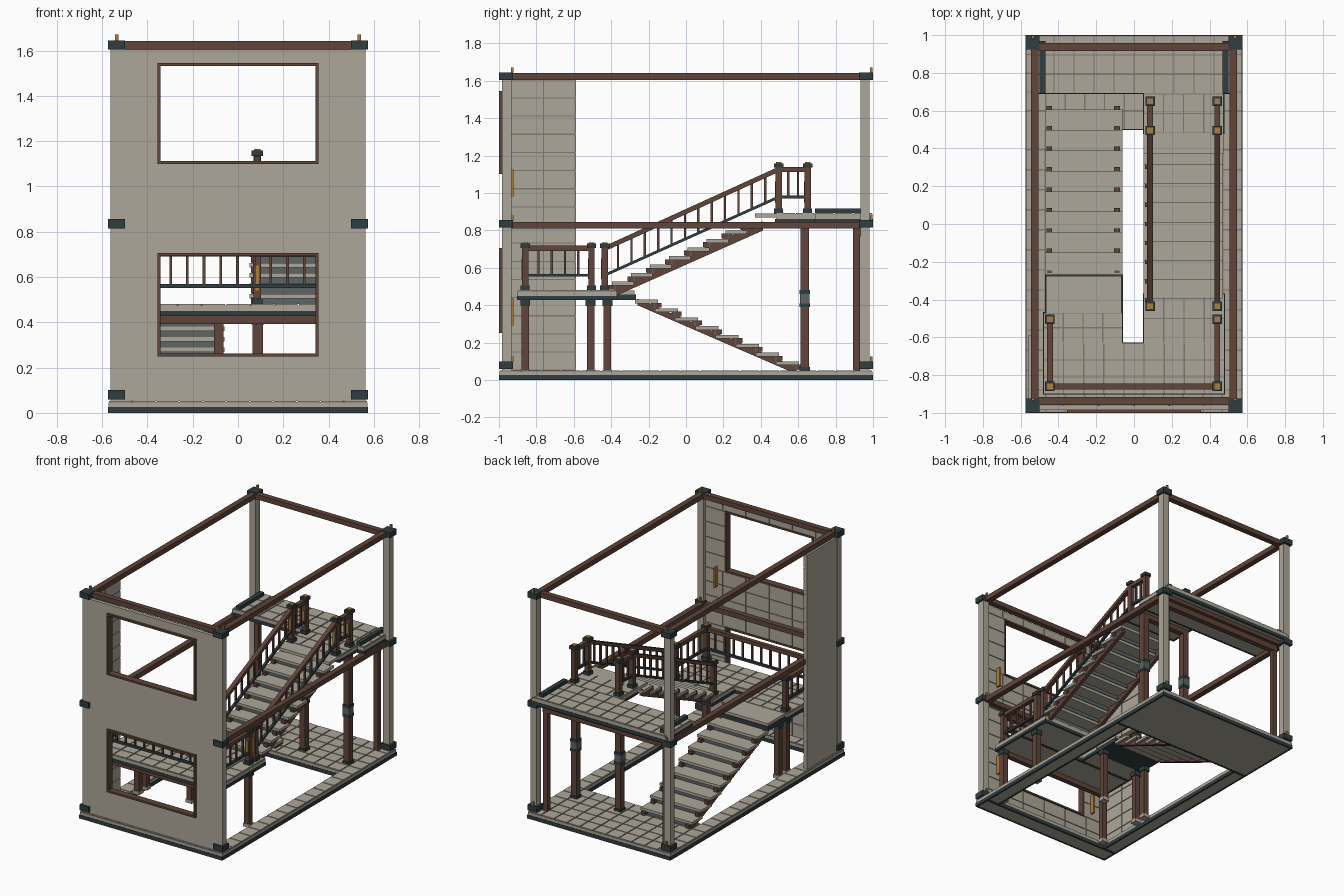
import bpy, bmesh, math

if "Cube" in bpy.data.objects:
    bpy.data.objects.remove(bpy.data.objects["Cube"])

def mat(name, r, g, b):
    m = bpy.data.materials.new(name)
    m.diffuse_color = (r, g, b, 1)
    m.use_nodes = True
    m.node_tree.nodes["Principled BSDF"].inputs["Base Color"].default_value = m.diffuse_color
    return m

STONE = mat("pale stone", .42, .39, .32)
GROUT = mat("grout", .21, .195, .16)
WOOD = mat("brown wood", .115, .058, .042)
DARK = mat("dark teal metal", .03, .047, .05)
GREY = mat("riser grey", .11, .125, .13)
GOLD = mat("brass", .40, .21, .045)

def finish(name, bm, m):
    bmesh.ops.recalc_face_normals(bm, faces=bm.faces[:])
    me = bpy.data.meshes.new(name)
    bm.to_mesh(me)
    bm.free()
    me.materials.append(m)
    ob = bpy.data.objects.new(name, me)
    bpy.context.collection.objects.link(ob)
    return ob

def add_prism(bm, pts, x0, x1):
    a = [bm.verts.new((x0, y, z)) for y, z in pts]
    b = [bm.verts.new((x1, y, z)) for y, z in pts]
    bm.faces.new(a)
    bm.faces.new(b[::-1])
    n = len(pts)
    for i in range(n):
        j = (i + 1) % n
        bm.faces.new((a[i], b[i], b[j], a[j]))

def boxes(name, items, m):
    """items: (x0, x1, y0, y1, z0, z1)"""
    bm = bmesh.new()
    for x0, x1, y0, y1, z0, z1 in items:
        add_prism(bm, [(y0, z0), (y1, z0), (y1, z1), (y0, z1)], x0, x1)
    return finish(name, bm, m)

def prisms(name, items, m):
    bm = bmesh.new()
    for pts, x0, x1 in items:
        add_prism(bm, pts, x0, x1)
    return finish(name, bm, m)

def post(x, y, w, z0, z1):
    return (x - w / 2, x + w / 2, y - w / 2, y + w / 2, z0, z1)

def cells(a, b, pitch, gap=.004):
    n = max(1, round((b - a) / pitch))
    s = (b - a) / n
    return [(a + i * s + gap / 2, a + (i + 1) * s - gap / 2) for i in range(n)]

def slab(name, rects, z0, zm, z1):
    """tiled floor made of rectangles, with a dark rim around its lower half"""
    core, grout, tiles, rim = [], [], [], []
    e, w = .003, .012
    for x0, x1, y0, y1 in rects:
        core.append((x0, x1, y0, y1, z0 + .001, z1 - .006))
        grout.append((x0 + .002, x1 - .002, y0 + .002, y1 - .002, z1 - .007, z1 - .005))
        tiles += [(a, b, c, d, z1 - .006, z1) for a, b in cells(x0, x1, .105, .007)
                  for c, d in cells(y0, y1, .105, .007)]
        rim += [(x0 - e, x0 + w, y0 - e, y1 + e, z0, zm), (x1 - w, x1 + e, y0 - e, y1 + e, z0, zm),
                (x0 - e, x1 + e, y0 - e, y0 + w, z0, zm), (x0 - e, x1 + e, y1 - w, y1 + e, z0, zm)]
    boxes(name + "_core", core, STONE)
    boxes(name + "_grout", grout, GROUT)
    boxes(name + "_tiles", tiles, STONE)
    boxes(name + "_rim", rim, DARK)

# floors: base ring, half landing, upper landing
slab("base", [(-.572, .572, .5, .997), (-.572, .572, -.997, -.88),
              (-.572, -.47, -.88, .5), (.47, .572, -.88, .5)], 0, .026, .052)
slab("half_landing", [(-.48, .48, -.9, -.63), (-.48, -.06, -.63, -.47),
                      (.05, .48, -.63, -.37)], .428, .45, .48)
slab("upper_landing", [(-.53, .53, .69, .997)], .838, .862, .893)
slab("upper_landing_wing", [(.05, .475, .48, .69)], .845, .862, .893)
boxes("upper_landing_lip", [(.05, .475, .37, .48, .868, .89)], STONE)
boxes("stair_head_plate", [(-.465, -.065, -.47, -.275, .45, .478)], STONE)
boxes("stair_head_frame", [(-.472, -.058, -.475, -.268, .428, .458)], DARK)
boxes("landing_curbs", [(s * .485 - .016, s * .485 + .016, .69, .97, .893, .918) for s in (-1, 1)], DARK)

# frame: corner posts, beams, joints, pins
corners = [(sx, sy) for sx in (-1, 1) for sy in (-1, 1)]
boxes("corner_posts", [post(sx * .537, sy * .957, .05, .05, 1.61) for sx, sy in corners], STONE)
boxes("corner_joints", [post(sx * .537, sy * .962, .075, z, z + .04)
                        for sx, sy in corners for z in (.06, .815, 1.605)], DARK)
beams = []
for z in (.81, 1.605):
    beams += [(s * .525 - .02, s * .525 + .02, -.95, .95, z, z + .036) for s in (-1, 1)]
    beams += [(-.52, .52, s * .937 - .02, s * .937 + .02, z, z + .036) for s in (-1, 1)]
boxes("frame_beams", beams, WOOD)
boxes("joint_pins", [post(sx * .535, y, .014, z, z + .027) for sx in (-1, 1)
                     for y in (-.928, .99) for z in (.098, .853, 1.643)], GOLD)

# front wall with two window openings, and short side wall
strips = []
for z0, z1, opening in ((.052, .25, 0), (.25, .70, 1), (.70, 1.10, 0), (1.10, 1.54, 1), (1.54, 1.605, 0)):
    strips += [(-.56, -.352, z0, z1), (.352, .56, z0, z1)] if opening else [(-.56, .56, z0, z1)]
boxes("front_wall", [(a, b, -.985, -.963, c, d) for a, b, c, d in strips], STONE)
boxes("front_wall_grout", [(a, b, -.964, -.96, c, d) for a, b, c, d in strips], GROUT)
boxes("front_wall_blocks", [(p, q, -.961, -.955, r, s) for a, b, c, d in strips
                            for p, q in cells(a, b, .19, .007) for r, s in cells(c, d, .1, .007)], STONE)
boxes("side_wall", [(-.56, -.54, -.94, -.59, .052, 1.605)], STONE)
boxes("side_wall_grout", [(-.541, -.537, -.94, -.592, .052, 1.605)], GROUT)
boxes("side_wall_blocks", [(-.538, -.532, a, b, c, d) for a, b in cells(-.94, -.585, .18, .006)
                           for c, d in cells(.052, 1.605, .1, .006)], STONE)
trim = []
for z0, z1 in ((.25, .70), (1.10, 1.54)):
    trim += [(-.355, .355, -1, -.95, z, z + .013) for z in (z0, z1 - .008)]
    trim += [(s * .349 - .006, s * .349 + .006, -1, -.95, z0, z1) for s in (-1, 1)]
boxes("window_frames", trim, WOOD)
boxes("window_latches", [(s * .42 - .006, s * .42 + .006, -.956, -.922, z, z + .145)
                         for s in (-1, 1) for z in (.29, .98)], GOLD)

# columns under the landings
high = [(.087, .635), (.44, .635)]
low = [(-.445, -.86), (.44, -.86), (-.445, -.51), (.44, -.51), (-.085, -.42), (-.445, -.42)]
boxes("tall_columns", [post(x, y, .046, .05, .84) for x, y in high], WOOD)
boxes("tall_column_bands", [post(x, y, .055, a, b) for x, y in high
                            for a, b in ((.05, .07), (.39, .41), (.46, .48))], DARK)
boxes("tall_column_collars", [post(x, y, .052, .41, .46) for x, y in high], GREY)
boxes("low_columns", [post(x, y, .04, .05, .43) for x, y in low], WOOD)
boxes("low_column_caps", [post(x, y, .052, .395, .43) for x, y in low], DARK)
boxes("column_footings", [post(x, y, .05, .03, .054) for x, y in low], STONE)
boxes("back_columns", [post(s * .48, .912, .036, .05, .80) for s in (-1, 1)], WOOD)
boxes("landing_beams", [(-.5, .5, .893, .932, .768, .81), (.07, .46, .615, .655, .81, .845),
                        (-.45, .45, -.88, -.845, .393, .43)], WOOD)

# two stair flights: treads, risers, brackets, stringers
def flight(name, x0, x1, ystart, d, z0, rise, run, depth):
    treads, risers, brackets = [], [], []
    xs = (x0 + .022, x1 - .03)
    for i in range(8):
        y, z = ystart + d * run * i, z0 + rise * (i + 1)
        span = lambda p, q: (min(y + d * p, y + d * q), max(y + d * p, y + d * q))
        treads.append((x0, x1, *span(0, run + .015), z - .02, z))
        risers.append((x0 + .01, x1 - .01, *span(.012, .02), z - rise, z - .02))
        brackets += [(x - .015, x + .015, *span(-.02, .035), z - .042, z - .017) for x in xs]
    boxes(name + "_treads", treads, STONE)
    boxes(name + "_risers", risers, GREY)
    boxes(name + "_brackets", brackets, WOOD)
    ye, ze = ystart + d * run * 8, z0 + rise * 8
    pts = [(ystart, z0 + .01), (ye, ze + .005), (ye, ze - depth), (ystart + d * .03, z0 + .01 - depth * .8)]
    prisms(name + "_stringers", [(pts, x - .013, x + .013) for x in xs], WOOD)

flight("lower_flight", -.47, -.06, .605, -1, .052, .0472, .108, .03)
flight("upper_flight", .05, .47, -.395, 1, .48, .0456, .101, .045)

# newel posts with dark caps and bases and brass tops
newels = [(-.445, -.86, .48), (.44, -.86, .48), (-.445, -.505, .48), (.44, -.505, .48),
          (.085, -.435, .48), (.44, -.435, .48)]
newels += [(x, y, .89) for x in (.085, .44) for y in (.495, .65)]
boxes("newel_posts", [post(x, y, .034, z, z + .245) for x, y, z in newels], WOOD)
boxes("newel_caps", [post(x, y, .05, z + (.225 if z < .5 else .245), z + (.25 if z < .5 else .268))
                     for x, y, z in newels], DARK)
boxes("newel_bases", [post(x, y, .048, z, z + .026) for x, y, z in newels], DARK)
boxes("newel_tops", [post(x, y, .03, z + .24, z + (.256 if z < .5 else .275)) for x, y, z in newels], GOLD)
boxes("newel_inlays", [(x - .008, x + .008, y - .02, y - .016, z + .06, z + .17) for x, y, z in newels], GOLD)

# railings along y (level or sloping), then the front one along x
tops, lows, bars = [], [], []
def rail(x, y0, y1, zt0, zt1, zl0, zl1, n):
    def bar(a, b, h, w):
        return ([(y0, a), (y1, b), (y1, b + h), (y0, a + h)], x - w / 2, x + w / 2)
    tops.append(bar(zt0, zt1, .028, .03))
    lows.append(bar(zl0, zl1, .016, .018))
    for i in range(1, n):
        t = i / n
        y, a, b = y0 + (y1 - y0) * t, zl0 + (zl1 - zl0) * t, zt0 + (zt1 - zt0) * t
        bars.append(post(x, y, .012, a + .008, b + .01))

for x in (-.445, .44):
    rail(x, -.86, -.505, .69, .69, .552, .552, 5)
for x in (.085, .44):
    rail(x, -.435, .495, .688, 1.112, .552, .97, 13)
    rail(x, .495, .65, 1.112, 1.112, .97, .97, 3)
prisms("handrails", tops, WOOD)
prisms("lower_rails", lows, DARK)
bars += [post(-.445 + .885 * i / 12, -.86, .012, .56, .70) for i in range(1, 12)]
boxes("balusters", bars, WOOD)
boxes("front_handrail", [(-.445, .44, -.875, -.845, .69, .718)], WOOD)
boxes("front_lower_rail", [(-.445, .44, -.869, -.851, .552, .568)], DARK)
